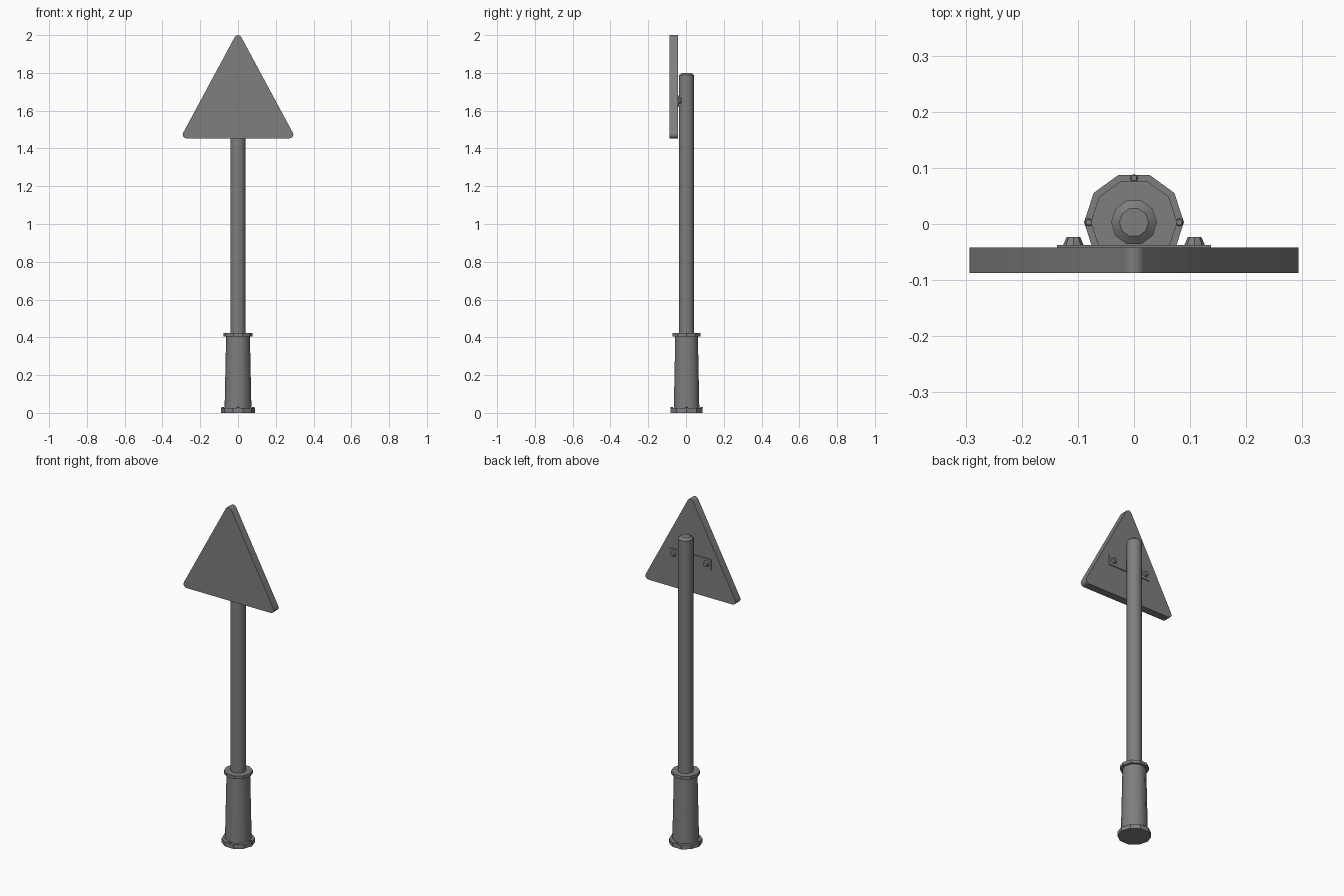
import bpy, bmesh, math
from mathutils import Matrix, Vector

cube = bpy.data.objects.get("Cube")
if cube:
    bpy.data.objects.remove(cube, do_unlink=True)

grey = bpy.data.materials.new("grey metal")
grey.use_nodes = True
GREY = (0.21, 0.21, 0.21, 1)
grey.diffuse_color = GREY
grey.node_tree.nodes["Principled BSDF"].inputs["Base Color"].default_value = GREY

SIDES = 10
AXIS_Y = 0.003      # the post stands slightly behind the centre
BACK_Y = -0.042     # back face of the sign panel


def finish(name, bm, smooth=None):
    bmesh.ops.recalc_face_normals(bm, faces=bm.faces)
    mesh = bpy.data.meshes.new(name)
    bm.to_mesh(mesh)
    bm.free()
    mesh.materials.append(grey)
    ob = bpy.data.objects.new(name, mesh)
    bpy.context.collection.objects.link(ob)
    if smooth:
        bpy.ops.object.select_all(action='DESELECT')
        ob.select_set(True)
        bpy.context.view_layer.objects.active = ob
        bpy.ops.object.shade_smooth_by_angle(angle=math.radians(smooth))
    return ob


def lathe(name, profile, place, sides=SIDES, smooth=None):
    """Closed solid of stacked rings, profile = (radius, height) pairs."""
    bm = bmesh.new()
    rings = []
    for r, h in profile:
        angles = [2 * math.pi * i / sides for i in range(sides)]
        rings.append([bm.verts.new(place @ Vector((r * math.cos(a), r * math.sin(a), h)))
                      for a in angles])
    for low, high in zip(rings, rings[1:]):
        for i in range(sides):
            j = (i + 1) % sides
            bm.faces.new((low[i], low[j], high[j], high[i]))
    bm.faces.new(rings[0][::-1])
    bm.faces.new(rings[-1])
    return finish(name, bm, smooth)


upright = Matrix.Translation((0, AXIS_Y, 0))

# Base flange, tapered sleeve, collar and post
lathe("base_flange", [(0.089, 0), (0.089, 0.025)], upright)
lathe("base_sleeve", [(0.071, 0.025), (0.063, 0.405)], upright, smooth=40)
lathe("sleeve_collar", [(0.077, 0.405), (0.077, 0.423)], upright)
lathe("post", [(0.041, 0.423), (0.041, 1.788), (0.026, 1.8)], upright, smooth=40)

# Four small bolts on the flange
for i, side in enumerate(("left", "back", "right", "front")):
    a = i * math.pi / 2
    spot = Matrix.Translation((0.081 * math.cos(a), AXIS_Y + 0.079 * math.sin(a), 0.025))
    lathe("flange_bolt_" + side, [(0.007, 0), (0.007, 0.004), (0.005, 0.006)], spot, 8)

# Triangular sign panel with rounded corners
bm = bmesh.new()
outline = []
slope = math.radians(118.2)
corners = (((0, 1.98), 90, slope / 2 * 57.3), ((-0.273, 1.473), 209, 60.9), ((0.273, 1.473), 331, 60.9))
for (cx, cz), middle, half in corners:
    for k in range(5):
        a = math.radians(middle + half * (k / 2 - 1))
        outline.append(bm.verts.new((cx + 0.02 * math.cos(a), BACK_Y, cz + 0.02 * math.sin(a))))
face = bm.faces.new(outline)
extruded = bmesh.ops.extrude_face_region(bm, geom=[face], use_keep_orig=True)
bmesh.ops.translate(bm, vec=(0, -0.045, 0),
                    verts=[v for v in extruded["geom"] if isinstance(v, bmesh.types.BMVert)])
finish("sign_panel", bm, 40)

# Mounting plate behind the panel
bm = bmesh.new()
bmesh.ops.create_cube(bm, size=1, matrix=Matrix.Translation((0, BACK_Y + 0.0025, 1.65))
                      @ Matrix.Diagonal((0.274, 0.005, 0.06, 1)))
finish("mounting_plate", bm)

# Tapered nuts on the plate
for side, x in (("left", 0.108), ("right", -0.108)):
    spot = Matrix.Translation((x, BACK_Y + 0.005, 1.652)) @ Matrix.Rotation(-math.pi / 2, 4, 'X')
    lathe("plate_nut_" + side, [(0.018, 0), (0.012, 0.014)], spot, 8)
